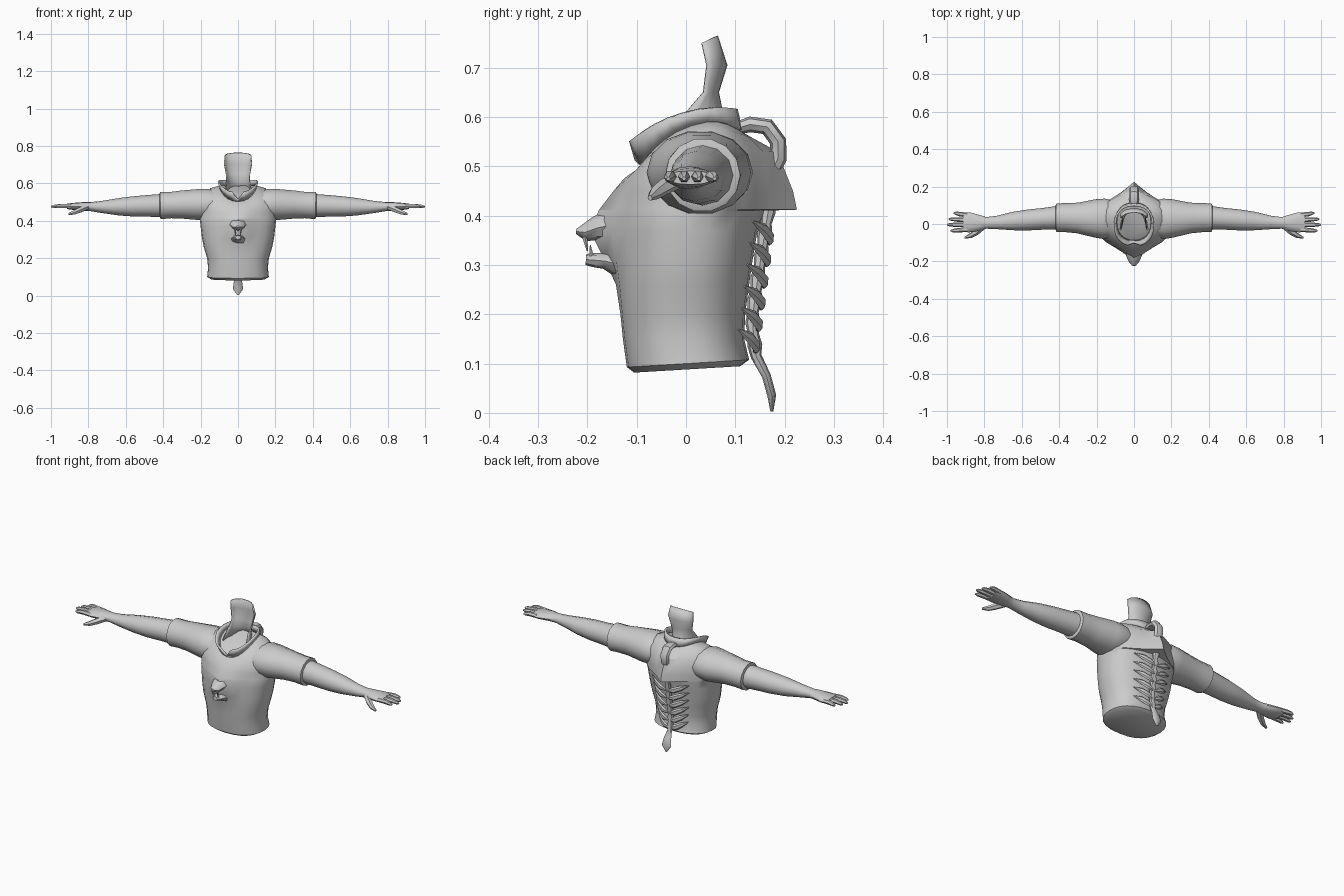
import bpy, bmesh, math
from mathutils import Vector

X, Y, Z = Vector((1, 0, 0)), Vector((0, 1, 0)), Vector((0, 0, 1))


def finish(name, rings, closed=True, cap=True, thick=0, angle=40):
    """Skin a list of point rings into an object."""
    bm = bmesh.new()
    vs = [[bm.verts.new(p) for p in r] for r in rings]
    n = len(vs[0])
    for a, b in zip(vs, vs[1:]):
        for i in range(n if closed else n - 1):
            j = (i + 1) % n
            bm.faces.new((a[i], a[j], b[j], b[i]))
    if cap:
        bm.faces.new(vs[0])
        bm.faces.new(vs[-1])
    bmesh.ops.recalc_face_normals(bm, faces=bm.faces)
    me = bpy.data.meshes.new(name)
    bm.to_mesh(me)
    bm.free()
    ob = bpy.data.objects.new(name, me)
    bpy.context.collection.objects.link(ob)
    if thick:
        m = ob.modifiers.new("thickness", "SOLIDIFY")
        m.thickness = thick
        m.offset = 0
    bpy.ops.object.select_all(action="DESELECT")
    ob.select_set(True)
    bpy.context.view_layer.objects.active = ob
    bpy.ops.object.shade_smooth_by_angle(angle=math.radians(angle))
    return ob


def tube(name, stations, side, n=10, mirror=1, angle=40):
    """Loft ellipses along a path: station = (x, y, z, radius on side axis, other radius)."""
    pts = [Vector(s[:3]) for s in stations]
    rings = []
    for k, s in enumerate(stations):
        t = (pts[min(k + 1, len(pts) - 1)] - pts[max(k - 1, 0)]).normalized()
        u = (side - t * side.dot(t)).normalized()
        w = u.cross(t)
        ring = []
        for i in range(n):
            a = math.tau * i / n
            p = pts[k] + u * s[3] * math.cos(a) + w * s[4] * math.sin(a)
            ring.append((p.x * mirror, p.y, p.z))
        rings.append(ring)
    return finish(name, rings, angle=angle)


def body_ring(z, w, yf, yb, front=0, back=0, tilt=0, lift=0, n=24):
    """Rounded horizontal section with a tented centre front and centre back."""
    ring, cy, d = [], (yf + yb) / 2, (yb - yf) / 2
    for i in range(n):
        a = math.tau * i / n
        s, c = math.sin(a), -math.cos(a)
        x = w * math.copysign(abs(s) ** 0.85, s)
        y = cy + d * math.copysign(abs(c) ** 0.9, c)
        g = math.exp(-(x / 0.06) ** 2)
        ring.append((x, y + g * (back if c > 0 else -front),
                     z + tilt * y + lift * s * s))
    return ring


# Shirt torso, tented over the muzzle in front and the spine behind
neckline = (0.535, 0.095, -0.09, 0.11, 0, 0, 0.33, 0.045)
finish("shirt_torso", [body_ring(*r) for r in (
    (0.088, 0.145, -0.105, 0.11, 0, 0, 0.06),
    (0.10, 0.165, -0.12, 0.128, 0, 0, 0.06),
    (0.15, 0.160, -0.128, 0.118),
    (0.20, 0.165, -0.133, 0.120),
    (0.26, 0.183, -0.137, 0.128, 0.005),
    (0.31, 0.193, -0.135, 0.135, 0.03),
    (0.37, 0.200, -0.135, 0.145, 0.06),
    (0.41, 0.205, -0.132, 0.150, 0.045, 0.01),
    (0.412, 0.205, -0.132, 0.155, 0.044, 0.07),
    (0.45, 0.208, -0.125, 0.155, 0.022, 0.062),
    (0.50, 0.200, -0.120, 0.150, 0.005, 0.035, 0.2),
    (0.52, 0.150, -0.105, 0.125, 0, 0.01, 0.3, 0.045),
    neckline)])

# Standing collar with a V notch in front
top = body_ring(0.585, 0.103, -0.115, 0.10, 0, 0, 0.3, 0.025)
top[0] = (0, -0.10, 0.515)
finish("collar", [body_ring(*neckline), top], cap=False, thick=0.01)

# Open shell of the neck and back of the head
shell = []
for z, w, ye, yc, rise in ((0.54, 0.075, -0.04, 0.09, 0), (0.61, 0.062, 0.0, 0.072, 0),
                           (0.65, 0.062, 0.035, 0.064, 0), (0.705, 0.073, 0.042, 0.081, 0),
                           (0.75, 0.068, 0.032, 0.062, 0.014)):
    arc = [math.pi * (i / 10 - 0.5) for i in range(11)]
    shell.append([(w * math.sin(a), ye + (yc - ye) * math.cos(a),
                   z + rise * math.cos(a)) for a in arc])
finish("neck_shell", shell, closed=False, cap=False, thick=0.006)

# Creature muzzle: two jaws with teeth
tube("upper_jaw", [(0, -0.13, 0.385, 0.055, 0.035), (0, -0.18, 0.375, 0.038, 0.025),
                   (0, -0.205, 0.366, 0.026, 0.018), (0, -0.223, 0.368, 0.01, 0.005)], X, 8)
tube("lower_jaw", [(0, -0.13, 0.30, 0.045, 0.03), (0, -0.165, 0.308, 0.032, 0.016),
                   (0, -0.19, 0.31, 0.024, 0.014), (0, -0.203, 0.311, 0.014, 0.011)], X, 8)
for s in (1, -1):
    tube("upper_fang", [(0.016, -0.205, 0.357, 0.006, 0.006),
                        (0.015, -0.200, 0.328, 0.001, 0.001)], X, 5, s)
    tube("lower_fang", [(0.013, -0.192, 0.318, 0.005, 0.005),
                        (0.013, -0.194, 0.340, 0.001, 0.001)], X, 5, s)

# Arched vertebra behind the collar
tube("neck_arch", [(0, 0.095, 0.575, 0.02, 0.012), (0, 0.13, 0.585, 0.026, 0.016),
                   (0, 0.165, 0.58, 0.028, 0.017), (0, 0.187, 0.55, 0.026, 0.017),
                   (0, 0.186, 0.515, 0.024, 0.018), (0, 0.17, 0.48, 0.02, 0.015)], X, 8)

# Exposed spine, pinched between vertebrae, running into a pointed tail
spine = []
for i in range(15):
    z = 0.43 - 0.0225 * i
    y = 0.132 + 0.038 * max(0, (z - 0.17) / 0.26) ** 1.1 + 0.012 * max(0, (0.2 - z) / 0.1)
    r = 0.018 if i % 2 else 0.013
    spine.append((0, y, z, r, r * 0.85))
spine += [(0, 0.163, 0.075, 0.022, 0.009), (0, 0.174, 0.035, 0.028, 0.009),
          (0, 0.174, 0.003, 0.004, 0.003)]
tube("spine_and_tail", spine, X, 8)

for s in (1, -1):
    # Leaf-shaped ribs fanning off the spine
    for i in range(6):
        z = 0.355 - 0.044 * i
        y = 0.137 + 0.028 * (5 - i) / 5
        k = 1 - 0.04 * i
        tube("rib", [(0.008, y + 0.004, z - 0.01, 0.006, 0.005),
                     (0.04 * k, y + 0.006, z, 0.016, 0.008),
                     (0.075 * k, y - 0.006, z + 0.016, 0.014, 0.007),
                     (0.115 * k, y - 0.03, z + 0.034, 0.002, 0.002)], Z, 6, s)
    # Short sleeve
    tube("sleeve", [(0.10, 0.025, 0.49, 0.095, 0.07), (0.16, 0.028, 0.488, 0.108, 0.085),
                    (0.21, 0.03, 0.487, 0.102, 0.085), (0.30, 0.032, 0.487, 0.082, 0.077),
                    (0.36, 0.034, 0.484, 0.078, 0.072), (0.415, 0.034, 0.482, 0.076, 0.075),
                    (0.42, 0.034, 0.482, 0.062, 0.06)], Y, 14, s)
    # Bare forearm and palm
    tube("forearm", [(0.40, 0.034, 0.482, 0.064, 0.062), (0.48, 0.028, 0.48, 0.058, 0.058),
                     (0.56, 0.022, 0.477, 0.056, 0.054), (0.64, 0.016, 0.475, 0.05, 0.046),
                     (0.73, 0.008, 0.474, 0.036, 0.032), (0.79, 0.006, 0.476, 0.031, 0.024),
                     (0.83, 0.006, 0.477, 0.043, 0.023), (0.88, 0.009, 0.477, 0.054, 0.019),
                     (0.915, 0.009, 0.477, 0.051, 0.014)], Y, 12, s)
    # Fingers and thumb
    for y0, y1, tip in ((0.048, 0.058, 0.965), (0.022, 0.026, 0.99),
                        (-0.004, -0.004, 1.0), (-0.030, -0.036, 0.98)):
        m = (0.9 + tip) / 2
        tube("finger", [(0.89, y0, 0.478, 0.013, 0.012), (m, (y0 + y1) / 2, 0.48, 0.012, 0.012),
                        (tip - 0.012, y1, 0.477, 0.009, 0.009),
                        (tip, y1, 0.475, 0.004, 0.004)], Y, 6, s)
    tube("thumb", [(0.81, -0.015, 0.472, 0.018, 0.016), (0.845, -0.045, 0.458, 0.017, 0.016),
                   (0.875, -0.063, 0.445, 0.013, 0.013), (0.905, -0.073, 0.436, 0.005, 0.006)],
         Y, 6, s)
